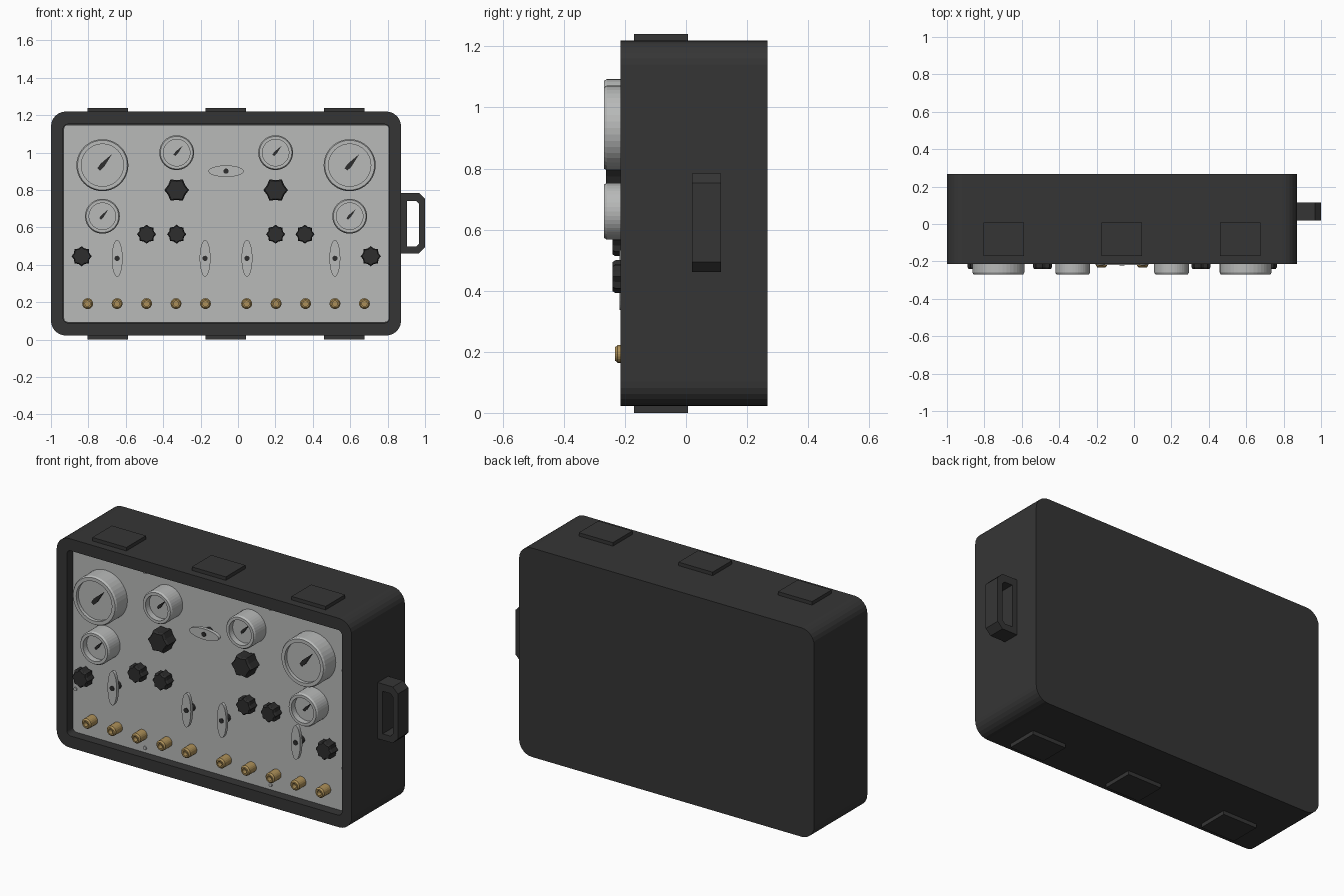
import bpy, bmesh
from math import sin, cos, pi, radians

if "Cube" in bpy.data.objects:
    bpy.data.objects.remove(bpy.data.objects["Cube"], do_unlink=True)


def material(name, rgb):
    m = bpy.data.materials.new(name)
    m.use_nodes = True
    m.diffuse_color = (*rgb, 1)
    bsdf = m.node_tree.nodes["Principled BSDF"]
    bsdf.inputs["Base Color"].default_value = (*rgb, 1)
    bsdf.inputs["Roughness"].default_value = 0.6
    return m


CASE = material("case charcoal", (0.036, 0.036, 0.036))
BLACK = material("knob black", (0.026, 0.026, 0.026))
GREY = material("panel grey", (0.48, 0.49, 0.485))
BRASS = material("brass", (0.42, 0.28, 0.10))


# Outlines in the x-z plane
def ellipse(rx, rz, n=32):
    return [(rx * cos(2 * pi * i / n), rz * sin(2 * pi * i / n)) for i in range(n)]


def star(r, points, inner):
    return [((r if i % 2 == 0 else r * inner) * cos(pi * i / points),
             (r if i % 2 == 0 else r * inner) * sin(pi * i / points))
            for i in range(2 * points)]


def rounded(x0, x1, z0, z1, r, seg=6):
    pts = []
    corners = [(x1 - r, z1 - r), (x0 + r, z1 - r), (x0 + r, z0 + r), (x1 - r, z0 + r)]
    for k, (cx, cz) in enumerate(corners):
        for i in range(seg + 1):
            a = pi / 2 * (k + i / seg)
            pts.append((cx + r * cos(a), cz + r * sin(a)))
    return pts


def loft(name, rings, mat, x=0, z=0, closed=False):
    """Skin a list of (outline, y) rings, capping the ends unless closed."""
    bm = bmesh.new()
    vs = [[bm.verts.new((x + px, y, z + pz)) for px, pz in pts] for pts, y in rings]
    n = len(vs[0])
    pairs = list(zip(vs, vs[1:]))
    if closed:
        pairs.append((vs[-1], vs[0]))
    else:
        bm.faces.new(vs[0])
        bm.faces.new(vs[-1])
    for a, b in pairs:
        for i in range(n):
            j = (i + 1) % n
            bm.faces.new((a[i], a[j], b[j], b[i]))
    bmesh.ops.recalc_face_normals(bm, faces=bm.faces)
    me = bpy.data.meshes.new(name)
    bm.to_mesh(me)
    bm.free()
    me.materials.append(mat)
    ob = bpy.data.objects.new(name, me)
    bpy.context.collection.objects.link(ob)
    return ob


def disc(name, r, y0, y1, mat, x, z, n=16):
    return loft(name, [(ellipse(r, r, n), y0), (ellipse(r, r, n), y1)], mat, x, z)


PANEL = -0.165   # front of the recessed panel
FRONT, BACK = -0.215, 0.267

# Case with a recessed front
shell = rounded(-1, 0.872, 0.022, 1.22, 0.08)
opening = rounded(-0.935, 0.81, 0.09, 1.152, 0.025)
loft("case", [(shell, BACK), (shell, FRONT), (opening, FRONT), (opening, PANEL + 0.01)], CASE)
plate = rounded(-0.932, 0.807, 0.093, 1.149, 0.022)
loft("panel", [(plate, PANEL + 0.009), (plate, PANEL)], GREY)

# Latch plates on top and bottom
for cx in (-0.697, -0.066, 0.567):
    for side, z0, z1 in (("top", 1.21, 1.24), ("bottom", 0, 0.03)):
        pad = [(cx - 0.108, z0), (cx + 0.108, z0), (cx + 0.108, z1), (cx - 0.108, z1)]
        loft("latch_" + side, [(pad, -0.17), (pad, 0.007)], CASE)


# Carrying handle: chamfered loop on the left side
def chamfered(x0, x1, z0, z1, c):
    return [(x0, z0), (x1 - c, z0), (x1, z0 + c), (x1, z1 - c), (x1 - c, z1), (x0, z1)]


grip = chamfered(0.868, 1.0, 0.462, 0.784, 0.032)
hole = chamfered(0.903, 0.968, 0.498, 0.742, 0.015)
loft("handle", [(grip, 0.02), (hole, 0.02), (hole, 0.115), (grip, 0.115)], CASE, closed=True)


# Gauges: cup with a rim, sunken dial and kite-shaped needle
def gauge(x, z, r, dial_r, sink):
    tip = -0.269
    profile = [(r, PANEL), (r, tip + 0.01), (r - 0.006, tip), (dial_r, tip), (dial_r, tip + sink)]
    loft("gauge", [(ellipse(q, q, 40), y) for q, y in profile], GREY, x, z)
    s = dial_r * 0.7
    a = radians(49)
    kite = [(s, 0), (0, s * 0.16), (-s * 0.38, s * 0.12), (-s * 0.38, -s * 0.12), (0, -s * 0.16)]
    kite = [(u * cos(a) - v * sin(a), u * sin(a) + v * cos(a)) for u, v in kite]
    loft("needle", [(kite, tip + sink + 0.001), (kite, tip + sink - 0.008)], BLACK, x, z)


for x in (-0.725, 0.597):
    gauge(x, 0.933, 0.139, 0.113, 0.02)
    gauge(x, 0.66, 0.093, 0.071, 0.035)
for x in (-0.328, 0.201):
    gauge(x, 1.0, 0.093, 0.071, 0.035)


# Fluted knobs
def knob(x, z, r, points, inner, y0, y1):
    full, small = star(r, points, inner), star(r * 0.88, points, inner)
    loft("knob", [(full, y0), (full, y1 + 0.01), (small, y1)], BLACK, x, z)
    disc("knob_stem", r * 0.5, PANEL, y0, BLACK, x, z)


for x in (-0.328, 0.201):
    knob(x, 0.8, 0.066, 6, 0.8, -0.185, -0.262)
for x in (-0.489, -0.328, 0.201, 0.358):
    knob(x, 0.564, 0.051, 8, 0.82, -0.185, -0.241)
for x in (-0.836, 0.71):
    knob(x, 0.446, 0.054, 8, 0.82, -0.185, -0.241)


# Valves: thin oval lever on a stem
def valve(x, z, rx, rz):
    disc("valve_stem", 0.022, PANEL, -0.2, BLACK, x, z)
    loft("valve_lever", [(ellipse(rx, rz), -0.198), (ellipse(rx, rz), -0.218)], GREY, x, z)
    disc("valve_hub", 0.014, -0.21, -0.222, BLACK, x, z)


for x in (-0.646, -0.176, 0.048, 0.518):
    valve(x, 0.435, 0.029, 0.098)
valve(-0.064, 0.901, 0.094, 0.031)

# Brass hose ports in two rows of five
port = [(0.029, PANEL), (0.029, -0.224), (0.022, -0.232), (0.014, -0.232), (0.014, -0.205)]
for start in (-0.804, 0.046):
    for i in range(5):
        loft("port", [(ellipse(q, q, 20), y) for q, y in port], BRASS, start + 0.1575 * i, 0.193)

# Panel screws
for x, z in [(x, z) for x in (-0.473, 0.324) for z in (0.12, 1.13)] + \
            [(x, z) for x in (-0.915, 0.785) for z in (0.34, 0.9)]:
    disc("screw", 0.01, PANEL, PANEL - 0.006, GREY, x, z, 12)
